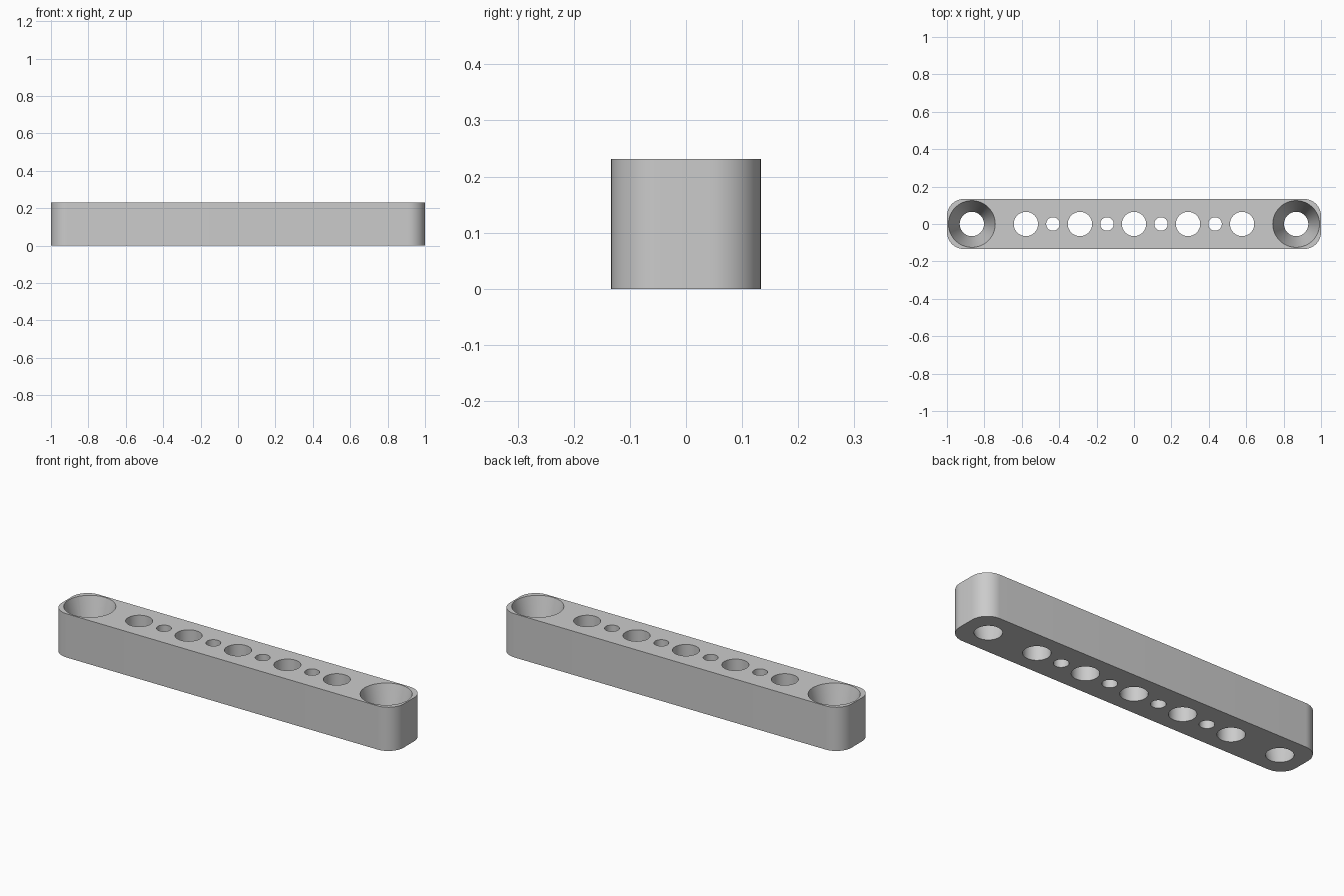
import bpy, bmesh
from math import cos, sin, pi, radians
from mathutils import Matrix

LENGTH, WIDTH, HEIGHT, CORNER = 2.0, 0.267, 0.231, 0.09
PITCH = 0.289

if "Cube" in bpy.data.objects:
    bpy.data.objects.remove(bpy.data.objects["Cube"], do_unlink=True)

grey = bpy.data.materials.new("plain grey")
grey.use_nodes = True
grey.diffuse_color = (0.6, 0.6, 0.6, 1)
grey.node_tree.nodes["Principled BSDF"].inputs["Base Color"].default_value = (0.6, 0.6, 0.6, 1)


def make_object(name, bm):
    bmesh.ops.recalc_face_normals(bm, faces=bm.faces)
    mesh = bpy.data.meshes.new(name)
    bm.to_mesh(mesh)
    bm.free()
    mesh.materials.append(grey)
    obj = bpy.data.objects.new(name, mesh)
    bpy.context.collection.objects.link(obj)
    return obj


def add_hole(bm, x, bottom, top):
    """Round or tapered hole, run slightly past both faces."""
    over = 0.02
    flare = (top - bottom) * over / HEIGHT
    bmesh.ops.create_cone(
        bm, cap_ends=True, segments=48,
        radius1=bottom - flare, radius2=top + flare, depth=HEIGHT + 2 * over,
        matrix=Matrix.Translation((x, 0, HEIGHT / 2)))


# Bar with rounded upright corners
bm = bmesh.new()
outline = []
steps = 12
for quarter, (sx, sy) in enumerate([(1, 1), (-1, 1), (-1, -1), (1, -1)]):
    cx, cy = sx * (LENGTH / 2 - CORNER), sy * (WIDTH / 2 - CORNER)
    for i in range(steps + 1):
        a = (quarter + i / steps) * pi / 2
        outline.append(bm.verts.new((cx + CORNER * cos(a), cy + CORNER * sin(a), 0)))
base = bm.faces.new(outline)
grown = bmesh.ops.extrude_face_region(bm, geom=[base])["geom"]
bmesh.ops.translate(bm, vec=(0, 0, HEIGHT),
                    verts=[g for g in grown if isinstance(g, bmesh.types.BMVert)])
bar = make_object("drilled_bar", bm)

# Holes: wide ones on the pitch, narrow ones between, tapered ones at the ends
bm = bmesh.new()
for i in range(-2, 3):
    add_hole(bm, i * PITCH, 0.065, 0.065)
for i in range(-2, 2):
    add_hole(bm, (i + 0.5) * PITCH, 0.036, 0.036)
for side in (-1, 1):
    add_hole(bm, side * 3 * PITCH, 0.065, 0.125)
cutter = make_object("hole_cutter", bm)
cutter.hide_render = True

cut = bar.modifiers.new("holes", "BOOLEAN")
cut.operation = "DIFFERENCE"
cut.solver = "EXACT"
cut.object = cutter

# Apply the cut, drop the helper and smooth the round walls
bpy.ops.object.select_all(action="DESELECT")
bpy.context.view_layer.objects.active = bar
bar.select_set(True)
bpy.ops.object.modifier_apply(modifier=cut.name)
bpy.data.objects.remove(cutter, do_unlink=True)
bpy.ops.object.shade_smooth_by_angle(angle=radians(30))
